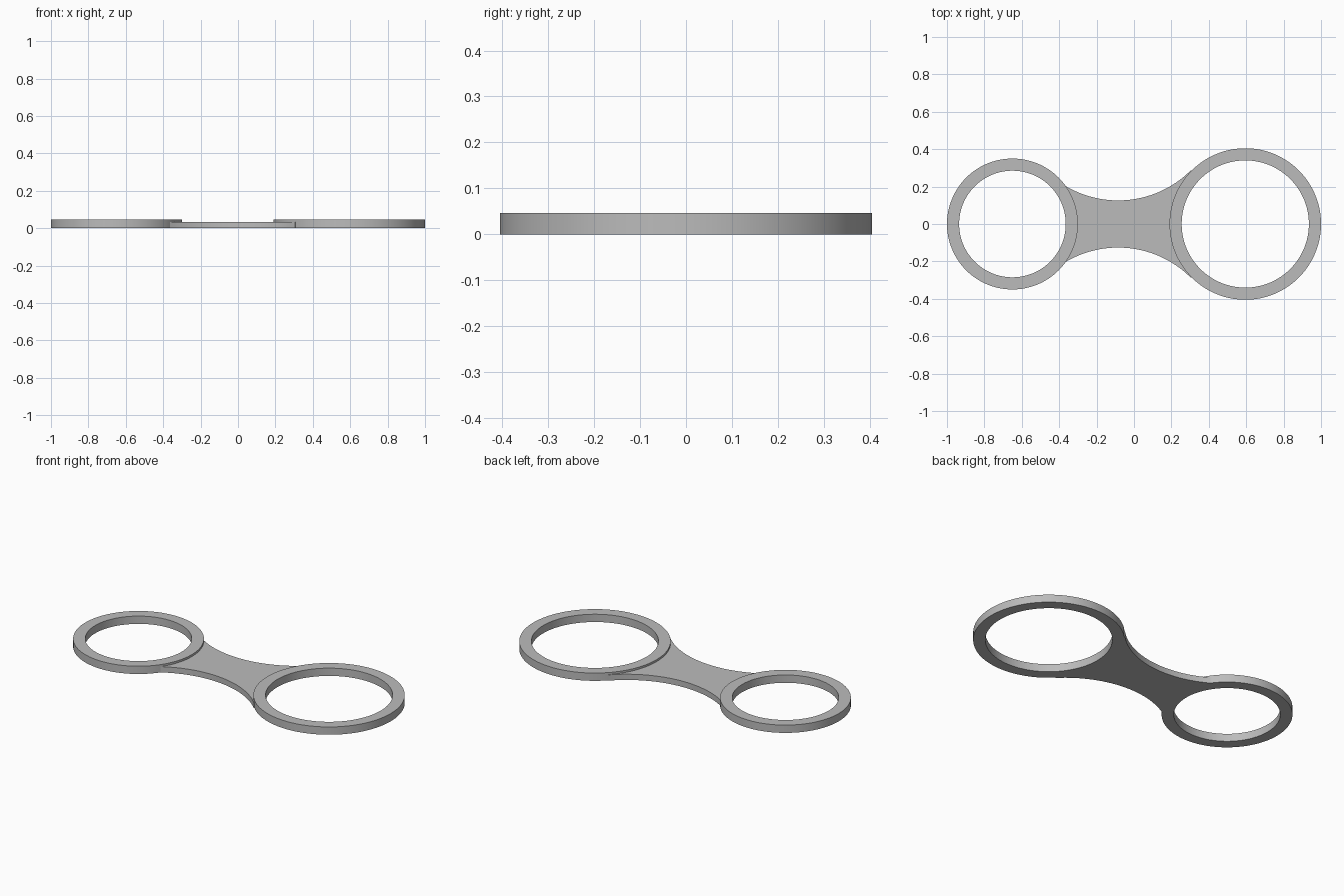
import bpy
import bmesh
from math import pi, sin, cos, atan2, acos, hypot, radians

cube = bpy.data.objects.get("Cube")
if cube:
    bpy.data.objects.remove(cube, do_unlink=True)

RING_HEIGHT, WEB_HEIGHT, WALL = 0.046, 0.034, 0.065
SMALL = (-0.65, 0.35)    # centre x, outer radius
LARGE = (0.595, 0.405)
SCOOP_X, SCOOP_Y, SCOOP_R = -0.085, 0.676, 0.55
OVERLAP = 0.004

grey = bpy.data.materials.new("plain grey")
grey.use_nodes = True
colour = (0.5, 0.5, 0.5, 1)
grey.diffuse_color = colour
grey.node_tree.nodes["Principled BSDF"].inputs["Base Color"].default_value = colour


def finish(bm, name):
    bmesh.ops.recalc_face_normals(bm, faces=bm.faces)
    mesh = bpy.data.meshes.new(name)
    bm.to_mesh(mesh)
    bm.free()
    mesh.materials.append(grey)
    obj = bpy.data.objects.new(name, mesh)
    bpy.context.collection.objects.link(obj)
    bpy.ops.object.select_all(action='DESELECT')
    obj.select_set(True)
    bpy.context.view_layer.objects.active = obj
    bpy.ops.object.shade_smooth_by_angle(angle=radians(30))


def ring(name, cx, radius):
    """Spin a rectangular section around the ring's axis."""
    bm = bmesh.new()
    inner = radius - WALL
    section = [(inner, 0), (radius, 0), (radius, RING_HEIGHT), (inner, RING_HEIGHT)]
    verts = [bm.verts.new((cx + r, 0, z)) for r, z in section]
    edges = [bm.edges.new((verts[i], verts[(i + 1) % 4])) for i in range(4)]
    bmesh.ops.spin(bm, geom=verts + edges, cent=(cx, 0, 0), axis=(0, 0, 1),
                   angle=2 * pi, steps=128, use_merge=True)
    bmesh.ops.remove_doubles(bm, verts=bm.verts, dist=1e-5)
    finish(bm, name)


def arc(cx, cy, r, start, end, steps):
    angles = [start + (end - start) * i / steps for i in range(steps + 1)]
    return [(cx + r * cos(a), cy + r * sin(a)) for a in angles]


def meeting_angle(cx, radius):
    """Angle from the x axis at which the scooped edge meets a ring."""
    dx = abs(SCOOP_X - cx)
    d = hypot(dx, SCOOP_Y)
    c = (d * d + radius * radius - SCOOP_R ** 2) / (2 * d * radius)
    return atan2(SCOOP_Y, dx) - acos(min(1, c))


# Two rings
ring("small_ring", *SMALL)
ring("large_ring", *LARGE)

# Thinner web with scooped sides, its ends tucked just inside the rings
a, b = meeting_angle(*SMALL), meeting_angle(*LARGE)
left_end = arc(SMALL[0], 0, SMALL[1] - OVERLAP, -a, a, 32)
right_end = arc(LARGE[0], 0, LARGE[1] - OVERLAP, pi - b, pi + b, 32)
start = atan2(SMALL[1] * sin(a) - SCOOP_Y, SMALL[0] + SMALL[1] * cos(a) - SCOOP_X)
end = atan2(LARGE[1] * sin(b) - SCOOP_Y, LARGE[0] - LARGE[1] * cos(b) - SCOOP_X)
scoop = arc(SCOOP_X, SCOOP_Y, SCOOP_R, start, end, 40)
mirrored = [(x, -y) for x, y in reversed(scoop)]

bm = bmesh.new()
base = bm.faces.new([bm.verts.new((x, y, 0))
                     for x, y in left_end + scoop + right_end + mirrored])
top = bmesh.ops.extrude_face_region(bm, geom=[base], use_keep_orig=True)["geom"]
bmesh.ops.translate(bm, vec=(0, 0, WEB_HEIGHT),
                    verts=[v for v in top if isinstance(v, bmesh.types.BMVert)])
finish(bm, "connecting_web")
